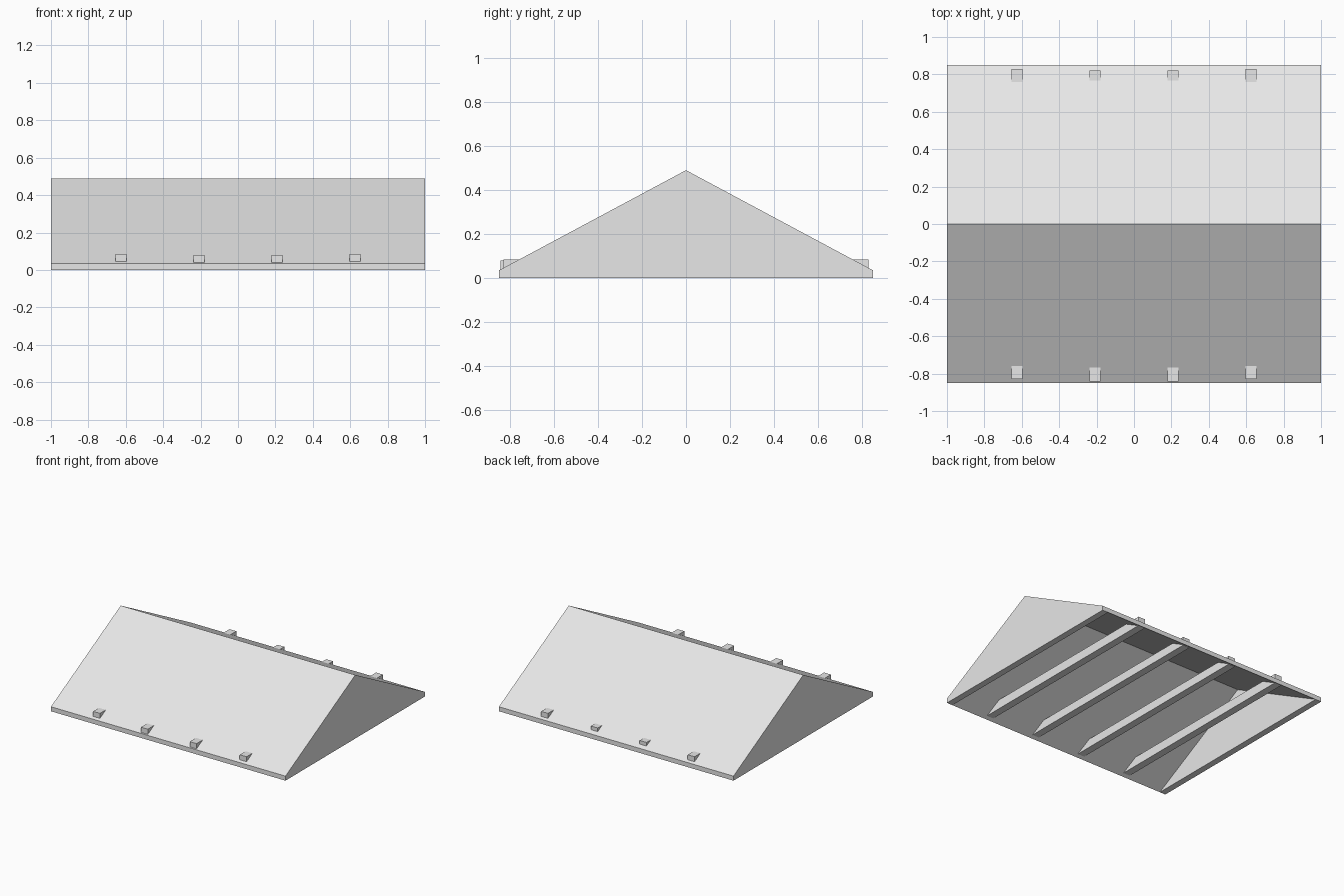
import bpy
import bmesh

if "Cube" in bpy.data.objects:
    bpy.data.objects.remove(bpy.data.objects["Cube"], do_unlink=True)

HALF_LENGTH, HALF_DEPTH = 1.0, 0.85
EAVE, RIDGE, GABLE = 0.035, 0.49, 0.05

# Single pale grey finish
grey = bpy.data.materials.new("pale grey")
grey.use_nodes = True
color = (0.8, 0.8, 0.8, 1)
grey.diffuse_color = color
grey.node_tree.nodes["Principled BSDF"].inputs["Base Color"].default_value = color


def add_object(name, bm):
    bmesh.ops.recalc_face_normals(bm, faces=bm.faces)
    mesh = bpy.data.meshes.new(name)
    bm.to_mesh(mesh)
    bm.free()
    mesh.materials.append(grey)
    obj = bpy.data.objects.new(name, mesh)
    bpy.context.collection.objects.link(obj)
    return obj


# Hollow gable roof, open underneath, with thick end walls
bm = bmesh.new()
outer_profile = [(-HALF_DEPTH, 0), (-HALF_DEPTH, EAVE), (0, RIDGE),
                 (HALF_DEPTH, EAVE), (HALF_DEPTH, 0)]
inner_profile = [(-HALF_DEPTH, 0), (0, RIDGE - EAVE), (HALF_DEPTH, 0)]


def ring(x, profile):
    return [bm.verts.new((x, y, z)) for y, z in profile]


o1, o2 = [ring(s * HALF_LENGTH, outer_profile) for s in (-1, 1)]
i1, i2 = [ring(s * (HALF_LENGTH - GABLE), inner_profile) for s in (-1, 1)]
for a in (1, 2):                      # outer slopes
    bm.faces.new((o1[a], o2[a], o2[a + 1], o1[a + 1]))
for a in (0, 1):                      # inner slopes
    bm.faces.new((i1[a], i1[a + 1], i2[a + 1], i2[a]))
for o, i in ((o1, i1), (o2, i2)):     # gable walls and their undersides
    bm.faces.new(o)
    bm.faces.new(i)
    bm.faces.new((o[0], o[4], i[2], i[0]))
for low, high, inner in ((0, 1, 0), (4, 3, 2)):   # eave faces
    bm.faces.new((o1[low], i1[inner], i2[inner], o2[low], o2[high], o1[high]))
add_object("roof_shell", bm)


# Tie beams running front to back and poking out through the slopes
def tie_beam(name, x, front, back, top):
    width, bottom = 0.058, 0.013
    bm = bmesh.new()
    bmesh.ops.create_cube(bm, size=1)
    bmesh.ops.scale(bm, vec=(width, back - front, top - bottom), verts=bm.verts)
    bmesh.ops.translate(bm, vec=(x, (front + back) / 2, (top + bottom) / 2),
                        verts=bm.verts)
    add_object(name, bm)


for side, s in (("left", 1), ("right", -1)):
    tie_beam("outer_tie_beam_" + side, s * 0.625, -0.83, 0.83, 0.084)
    tie_beam("inner_tie_beam_" + side, s * 0.208, -0.843, 0.82, 0.079)
